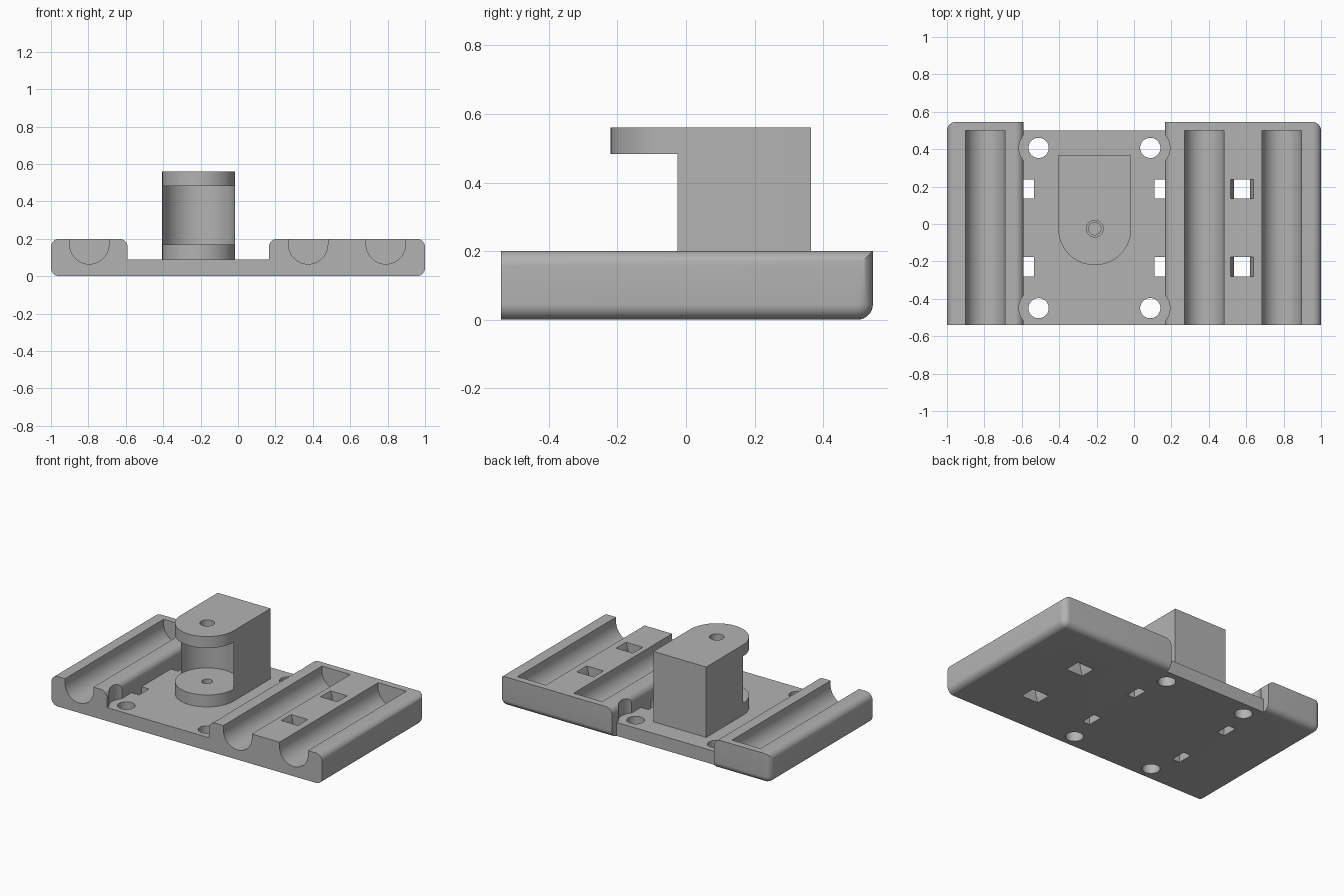
import bpy, bmesh, math

cube = bpy.data.objects.get("Cube")
if cube:
    bpy.data.objects.remove(cube, do_unlink=True)

grey = bpy.data.materials.new("light grey plastic")
COLOR = (0.45, 0.45, 0.45, 1)
grey.diffuse_color = COLOR
grey.use_nodes = True
grey.node_tree.nodes["Principled BSDF"].inputs["Base Color"].default_value = COLOR

FRONT, BACK, PLATE_BACK = -0.54, 0.545, 0.5
PLATE_TOP, TOP, ROUND = 0.09, 0.2, 0.045


def finish(name, bm):
    bmesh.ops.recalc_face_normals(bm, faces=bm.faces)
    mesh = bpy.data.meshes.new(name)
    bm.to_mesh(mesh)
    bm.free()
    mesh.materials.append(grey)
    obj = bpy.data.objects.new(name, mesh)
    bpy.context.collection.objects.link(obj)
    return obj


def box_mesh(x0, x1, y0, y1, z0, z1):
    bm = bmesh.new()
    bmesh.ops.create_cube(bm, size=1)
    for v in bm.verts:
        v.co = (x1 if v.co.x > 0 else x0, y1 if v.co.y > 0 else y0, z1 if v.co.z > 0 else z0)
    return bm


def box(name, *bounds):
    return finish(name, box_mesh(*bounds))


def prism(name, points, start, end, axis="Z"):
    """Extrude a closed outline along Y (outline in XZ) or Z (outline in XY)."""
    bm = bmesh.new()
    place = (lambda a, b, d: (a, d, b)) if axis == "Y" else (lambda a, b, d: (a, b, d))
    face = bm.faces.new([bm.verts.new(place(a, b, start)) for a, b in points])
    moved = bmesh.ops.extrude_face_region(bm, geom=[face])["geom"]
    for v in moved:
        if isinstance(v, bmesh.types.BMVert):
            v.co["XYZ".index(axis)] = end
    return finish(name, bm)


def arc(x, y, r, a0=0, a1=360, steps=48):
    count = steps if a1 - a0 == 360 else steps + 1
    angles = [math.radians(a0 + (a1 - a0) * i / steps) for i in range(count)]
    return [(x + r * math.cos(a), y + r * math.sin(a)) for a in angles]


def combine(target, tool, operation="DIFFERENCE"):
    mod = target.modifiers.new(tool.name, "BOOLEAN")
    mod.operation, mod.solver, mod.object = operation, "EXACT", tool
    bpy.context.view_layer.objects.active = target
    bpy.ops.object.modifier_apply(modifier=mod.name)
    bpy.data.objects.remove(tool, do_unlink=True)


def rail_block(name, outer, inner):
    """Raised block: rounded long edges, outer back corner and bottom back edge."""
    bm = box_mesh(min(outer, inner), max(outer, inner), FRONT, BACK, 0, TOP)

    def rounded(edge):
        a, b = (v.co for v in edge.verts)
        m = (a + b) / 2
        at_outer = abs(m.x - outer) < 1e-4
        along_y = abs(a.y - b.y) > 0.1
        if along_y:
            return at_outer or m.z > 0.1
        at_back = m.y > 0
        return at_back and (at_outer or m.z < 0.01)

    bmesh.ops.bevel(bm, geom=[e for e in bm.edges if rounded(e)], offset=ROUND,
                    segments=8, profile=0.5, affect="EDGES")
    return finish(name, bm)


# Tray: two raised blocks joined by a thin plate
tray = box("tray", -0.63, 0.21, FRONT, PLATE_BACK, 0, PLATE_TOP)
combine(tray, rail_block("right_block", -1, -0.59), "UNION")
combine(tray, rail_block("left_block", 1, 0.165), "UNION")

# Round-bottomed rod channels, open at the front
for x in (-0.795, 0.375, 0.79):
    outline = arc(x, 0.17, 0.105, 180, 360, 32) + [(x + 0.105, 0.3), (x - 0.105, 0.3)]
    combine(tray, prism("channel", outline, FRONT - 0.1, PLATE_BACK, "Y"))

# Screw holes with round clearance above the plate
for x in (-0.51, 0.087):
    for y in (-0.45, 0.407):
        combine(tray, prism("clearance", arc(x, y, 0.105), PLATE_TOP, 0.3))
        combine(tray, prism("screw_hole", arc(x, y, 0.054), -0.1, 0.3))

# Strap slots: waisted through the wide block, straight beside the rails
for y in (-0.228, 0.187):
    right_wall = arc(0.885, 0.1, 0.265, 150, 210, 12)
    left_wall = arc(0.27, 0.1, 0.265, -30, 30, 12)
    combine(tray, prism("waisted_slot", right_wall + left_wall, y - 0.052, y + 0.052, "Y"))
    for x in (-0.5625, 0.1375):
        combine(tray, box("plate_slot", x - 0.0275, x + 0.0275, y - 0.052, y + 0.052, -0.1, 0.15))

# Tower: rounded-front column, hollowed between a top arm and a bottom disc
cx, cy, r = -0.21, -0.025, 0.195
outline = arc(cx, cy, r, 180, 360) + [(cx + r, 0.365), (cx - r, 0.365)]
tower = prism("tower", outline, PLATE_TOP, 0.56)
hollow = arc(cx, cy, r - 0.002, 0, 180) + [(cx - 0.3, cy), (cx - 0.3, -0.4), (cx + 0.3, -0.4), (cx + 0.3, cy)]
combine(tower, prism("hollow", hollow, 0.17, 0.483))
combine(tower, prism("top_pin_hole", arc(cx, cy, 0.045), 0.4, 0.7))
combine(tower, prism("bottom_pin_hole", arc(cx, cy, 0.033), 0.1, 0.3))

for obj in (tray, tower):
    bpy.ops.object.select_all(action="DESELECT")
    obj.select_set(True)
    bpy.context.view_layer.objects.active = obj
    bpy.ops.object.shade_smooth_by_angle(angle=math.radians(30))
